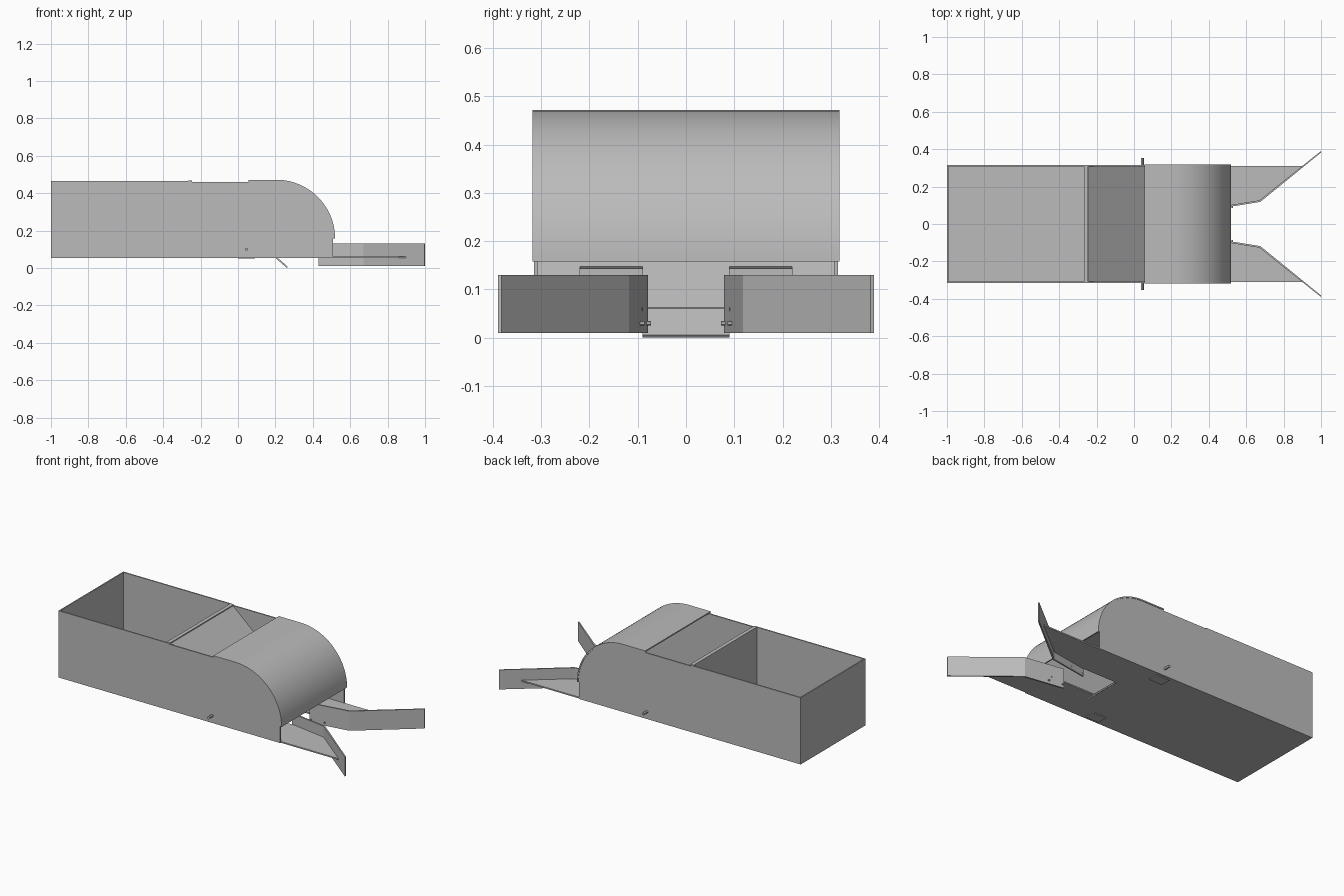
import bpy, bmesh, math
from mathutils import Matrix, Vector

cube = bpy.data.objects.get("Cube")
if cube:
    bpy.data.objects.remove(cube, do_unlink=True)

grey = bpy.data.materials.new("plain grey")
grey.use_nodes = True
TONE = (0.5, 0.5, 0.5, 1)
grey.diffuse_color = TONE
grey.node_tree.nodes["Principled BSDF"].inputs["Base Color"].default_value = TONE

HALF = 0.315          # half width of the bin
WALL = 0.008          # sheet thickness
FLOOR, RIM = 0.055, 0.465
OPEN = 0.09           # half width of the floor opening
FRONT = 0.507


def prism(name, pts, lo, hi, place, smooth=False):
    """Extrude a 2D outline from lo to hi; place maps (a, b, depth) to a point."""
    bm = bmesh.new()
    rings = [[bm.verts.new(place(a, b, d)) for a, b in pts] for d in (lo, hi)]
    bm.faces.new(rings[0])
    bm.faces.new(rings[1])
    n = len(pts)
    for i in range(n):
        j = (i + 1) % n
        bm.faces.new((rings[0][i], rings[0][j], rings[1][j], rings[1][i]))
    bmesh.ops.recalc_face_normals(bm, faces=bm.faces)
    mesh = bpy.data.meshes.new(name)
    bm.to_mesh(mesh)
    bm.free()
    obj = bpy.data.objects.new(name, mesh)
    bpy.context.collection.objects.link(obj)
    mesh.materials.append(grey)
    if smooth:
        bpy.ops.object.select_all(action='DESELECT')
        obj.select_set(True)
        bpy.context.view_layer.objects.active = obj
        bpy.ops.object.shade_smooth_by_angle(angle=math.radians(30))
    return obj


def side(a, b, d):      # outline in x, z; depth along y
    return (a, d, b)


def plan(a, b, d):      # outline in x, y; depth along z
    return (a, b, d)


def box(name, x, y, z):
    return prism(name, [(x[0], y[0]), (x[1], y[0]), (x[1], y[1]), (x[0], y[1])], *z, plan)


def rod(name, x, z, y0, y1, r, n=12):
    ring = [(x + r * math.cos(2 * math.pi * i / n), z + r * math.sin(2 * math.pi * i / n))
            for i in range(n)]
    return prism(name, ring, y0, y1, side, True)


def arc(r, steps=24):
    """Quarter round from the top of the hood to its front lip."""
    cx, cz = 0.205, 0.158
    angles = [math.pi / 2 * (1 - i / steps) for i in range(steps + 1)]
    return [(cx + r * math.cos(t), cz + r * math.sin(t)) for t in angles]


# Floor with an opening at the front for the ramp tongue and guides
prism("floor", [(-1, -HALF), (FRONT, -HALF), (FRONT, -OPEN), (0.205, -OPEN),
                (0.205, OPEN), (FRONT, OPEN), (FRONT, HALF), (-1, HALF)],
      FLOOR, FLOOR + WALL, plan)

# End wall and the divider behind the hopper
box("end_wall", (-1, -1 + WALL), (-HALF, HALF), (FLOOR, RIM))
box("divider", (-0.268, -0.26), (-HALF + WALL, HALF - WALL), (FLOOR, RIM))
box("divider_lip", (-0.268, -0.245), (-HALF + WALL, HALF - WALL), (RIM - 0.004, RIM + 0.002))

# Curved hood
outer, inner = arc(0.314), arc(0.306)
prism("hood", [(0.055, 0.472)] + outer + inner[::-1] + [(0.055, 0.464)],
      -HALF - 0.003, HALF + 0.003, side, True)

# Sloping ramp with two wheel slots and a tongue through the floor
top, tip = Vector((-0.25, 0, 0.46)), Vector((0.267, 0, 0.006))
slope = (tip - top).normalized()
normal = Vector((-slope.z, 0, slope.x))
length = (tip - top).length
base, slot = length - 0.085, length - 0.215
wide = HALF - WALL
half = [(wide, 0), (wide, base), (0.22, base), (0.22, slot),
        (OPEN, slot), (OPEN, length)]
outline = half + [(-y, s) for y, s in reversed(half)]
prism("ramp", outline, -WALL, 0,
      lambda a, b, d: top + slope * b + normal * d + Vector((0, a, 0)))

for s, tag in ((1, "back"), (-1, "front")):
    # Side wall following the hood
    wall = [(-1, FLOOR), (FRONT, FLOOR), (FRONT, 0.158)] + arc(0.308)[::-1]
    wall += [(0.055, 0.466), (0.055, 0.46), (-0.25, 0.46), (-0.25, RIM), (-1, RIM)]
    prism(tag + "_side_wall", wall, s * (HALF - WALL), s * HALF, side)

    # Bent guide flaring outwards
    line = [(0.43, 0.079), (0.675, 0.118), (1, 0.382)]
    thick = [(0.998, 0.389), (0.671, 0.127), (0.43, 0.088)]
    prism(tag + "_guide", [(x, s * y) for x, y in line + thick], 0.01, 0.13, plan)

    # Triangular shelf beside the guide
    shelf = [(FRONT, 0.1), (0.671, 0.125), (0.9, 0.31), (FRONT, 0.31)]
    prism(tag + "_shelf", [(x, s * y) for x, y in shelf], FLOOR, FLOOR + WALL, plan)

    # Guide bolts, axle stub and its base plate
    for x, y in ((0.44, 0.08), (0.525, 0.094)):
        rod(tag + "_guide_bolt", x, 0.03, s * (y - 0.008), s * (y + 0.012), 0.005)
    rod(tag + "_axle_stub", 0.045, 0.1, s * 0.22, s * 0.353, 0.008)
    box(tag + "_axle_plate", (0.0, 0.09), (s * 0.235, s * 0.3), (0.05, FLOOR))
